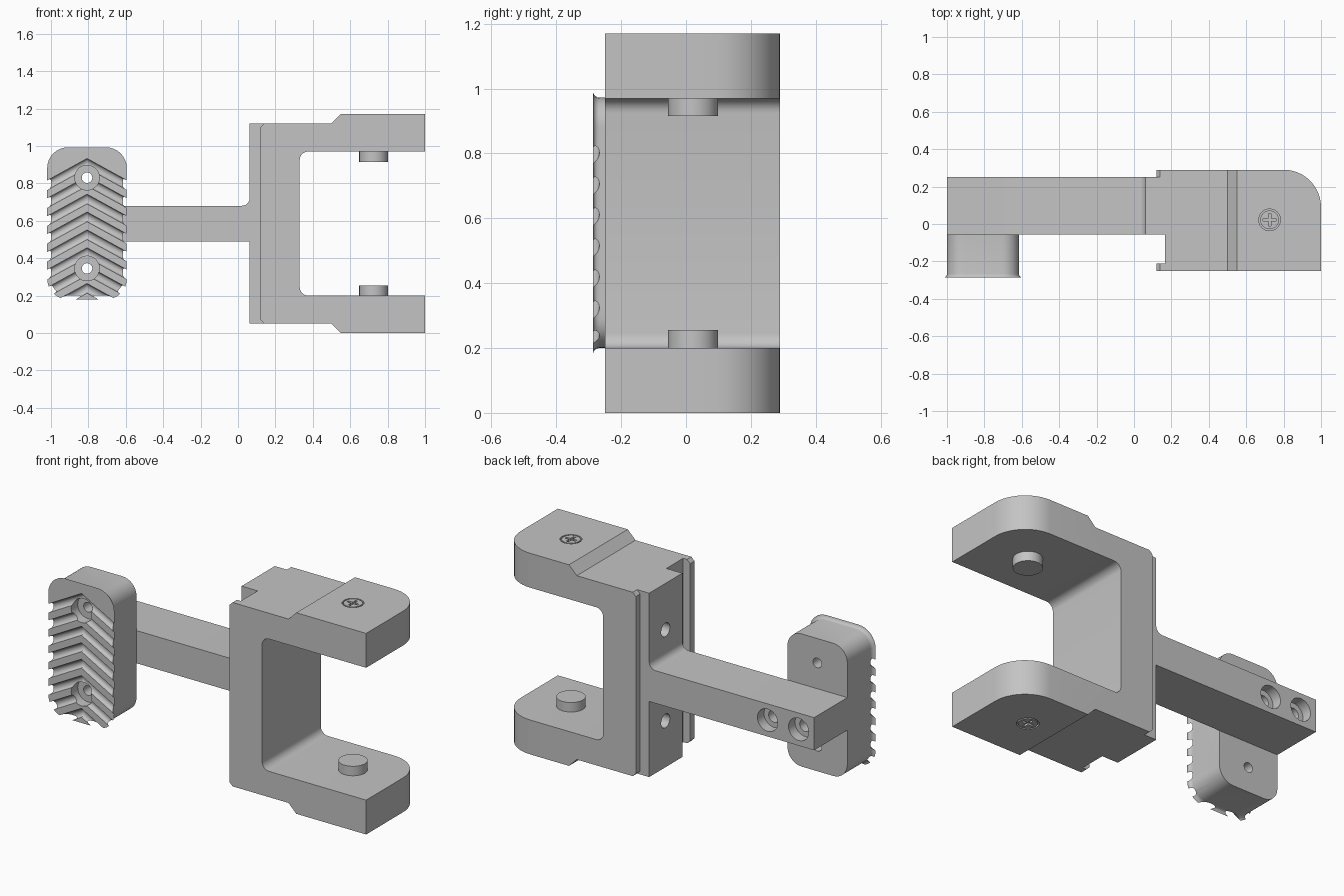
import bpy
import bmesh
from math import cos, sin, pi

if "Cube" in bpy.data.objects:
    bpy.data.objects.remove(bpy.data.objects["Cube"])

grey = bpy.data.materials.new("plain grey")
grey.use_nodes = True
grey.diffuse_color = (0.55, 0.55, 0.55, 1)
grey.node_tree.nodes["Principled BSDF"].inputs["Base Color"].default_value = grey.diffuse_color

MID = 0.585        # height of the symmetry plane
TOP = 2 * MID


def make(name, bm):
    bmesh.ops.recalc_face_normals(bm, faces=bm.faces)
    mesh = bpy.data.meshes.new(name)
    bm.to_mesh(mesh)
    bm.free()
    mesh.materials.append(grey)
    obj = bpy.data.objects.new(name, mesh)
    bpy.context.collection.objects.link(obj)
    return obj


def prism(pts, axis, a, b):
    """Extrude a 2D outline along an axis from a to b."""
    place = {"x": lambda u, v, t: (t, u, v),
             "y": lambda u, v, t: (u, t, v),
             "z": lambda u, v, t: (u, v, t)}[axis]
    bm = bmesh.new()
    rings = [[bm.verts.new(place(u, v, t)) for u, v in pts] for t in (a, b)]
    loft(bm, rings)
    return bm


def loft(bm, rings):
    n = len(rings[0])
    for r, s in zip(rings, rings[1:]):
        for i in range(n):
            j = (i + 1) % n
            bm.faces.new((r[i], r[j], s[j], s[i]))
    bm.faces.new(rings[0])
    bm.faces.new(rings[-1])


def circle(u, v, r, n=32):
    return [(u + r * cos(2 * pi * i / n), v + r * sin(2 * pi * i / n)) for i in range(n)]


def rect(u0, u1, v0, v1):
    return [(u0, v0), (u1, v0), (u1, v1), (u0, v1)]


def round_edges(bm, test, radius, segments):
    """Round every edge whose two ends both pass the test."""
    edges = [e for e in bm.edges if test(e.verts[0].co, e.verts[1].co)]
    bmesh.ops.bevel(bm, geom=edges, offset=radius, segments=segments,
                    profile=0.5, affect='EDGES')


def cut(obj, *cutters):
    for bm in cutters:
        tool = make("cutter", bm)
        tool.hide_render = True
        mod = obj.modifiers.new("cut", 'BOOLEAN')
        mod.operation = 'DIFFERENCE'
        mod.solver = 'EXACT'
        mod.object = tool
        bpy.context.view_layer.objects.active = obj
        bpy.ops.object.modifier_apply(modifier=mod.name)
        bpy.data.objects.remove(tool)


def near(a, b):
    return abs(a - b) < 1e-4


parts = []

# Forked bracket: mirrored profile, inner fillets, rounded arm ends
half = [(0.12, 0.07), (0.14, 0.05), (0.5, 0.05), (0.55, 0), (1, 0), (1, 0.2), (0.33, 0.2)]
profile = half + [(x, TOP - z) for x, z in reversed(half)]
bm = prism(profile, "y", -0.25, 0.29)
round_edges(bm, lambda p, q: near(p.x, 0.33) and near(q.x, 0.33) and near(p.z, q.z), 0.045, 6)
round_edges(bm, lambda p, q: near(p.x, 1) and near(q.x, 1) and near(p.y, q.y), 0.2, 12)
bracket = make("fork_bracket", bm)
PIN = (0.725, 0.022)
cut(bracket, prism(rect(0, 0.165, -0.21, 0.25), "z", -0.1, 1.3),
    prism(circle(*PIN, 0.058), "z", TOP - 0.012, TOP + 0.1),
    prism(circle(*PIN, 0.058), "z", -0.1, 0.012))
parts.append(bracket)

# Pins and cross-slot screw heads, one pair per arm
w, s = 0.007, 0.034
cross = [(w, w), (w, s), (-w, s), (-w, w), (-s, w), (-s, -w),
         (-w, -w), (-w, -s), (w, -s), (w, -w), (s, -w), (s, w)]
cross = [(PIN[0] + u, PIN[1] + v) for u, v in cross]
for label, flip in (("lower", False), ("upper", True)):
    def level(z):
        return TOP - z if flip else z
    parts.append(make(label + "_pin", prism(circle(*PIN, 0.077, 48), "z", level(0.18), level(0.255))))
    head = make(label + "_screw_head", prism(circle(*PIN, 0.05), "z", level(0), level(0.03)))
    cut(head, prism(cross, "z", level(-0.05), level(0.012)))
    parts.append(head)

# Mounting plate and arm in one piece
bm = prism([(-1, 0.49), (0.062, 0.49), (0.062, 0.05), (0.165, 0.05), (0.165, 1.12),
            (0.062, 1.12), (0.062, 0.68), (-1, 0.68)], "y", -0.055, 0.25)
round_edges(bm, lambda p, q: near(p.x, 0.062) and near(q.x, 0.062)
            and near(p.z, 0.68) and near(q.z, 0.68), 0.04, 6)
arm = make("arm_and_plate", bm)
for dz in (-0.265, 0.265):
    cut(arm, prism(circle(0.1, MID + dz, 0.04), "x", 0, 0.15))
for x in (-0.9, -0.7):
    cut(arm, prism(circle(x, MID, 0.065), "y", 0.19, 0.3),
        prism(circle(x, MID, 0.035), "y", 0.05, 0.25))
parts.append(arm)

# Grip pad with rounded corners and front rim
FRONT, CX = -0.287, -0.807
bm = prism(rect(-1, -0.615, 0.2, 0.972), "y", FRONT, -0.055)
round_edges(bm, lambda p, q: near(p.x, q.x) and near(p.z, q.z), 0.09, 8)
round_edges(bm, lambda p, q: near(p.y, FRONT) and near(q.y, FRONT), 0.02, 4)
pad = make("grip_pad", bm)

# Chevron grooves across the pad
grooves = bmesh.new()
for k in range(8):
    peak = 0.907 - 0.0955 * k
    rings = [[grooves.verts.new((CX + dx, FRONT + 0.02 * v, peak - 0.55 * abs(dx) + 0.026 * u))
              for u, v in circle(0, 0, 1, 16)] for dx in (-0.25, 0, 0.25)]
    loft(grooves, rings)
cut(pad, grooves)

# Counterbored through holes in the pad
for z in (0.345, 0.83):
    cut(pad, prism(circle(CX, z, 0.066), "y", -0.4, FRONT + 0.06),
        prism(circle(CX, z, 0.028), "y", -0.3, 0))
parts.append(pad)

# Smooth the rounded faces and keep the edges crisp
bpy.ops.object.select_all(action='DESELECT')
for obj in parts:
    obj.select_set(True)
bpy.context.view_layer.objects.active = bracket
bpy.ops.object.shade_smooth_by_angle(angle=pi / 6)
